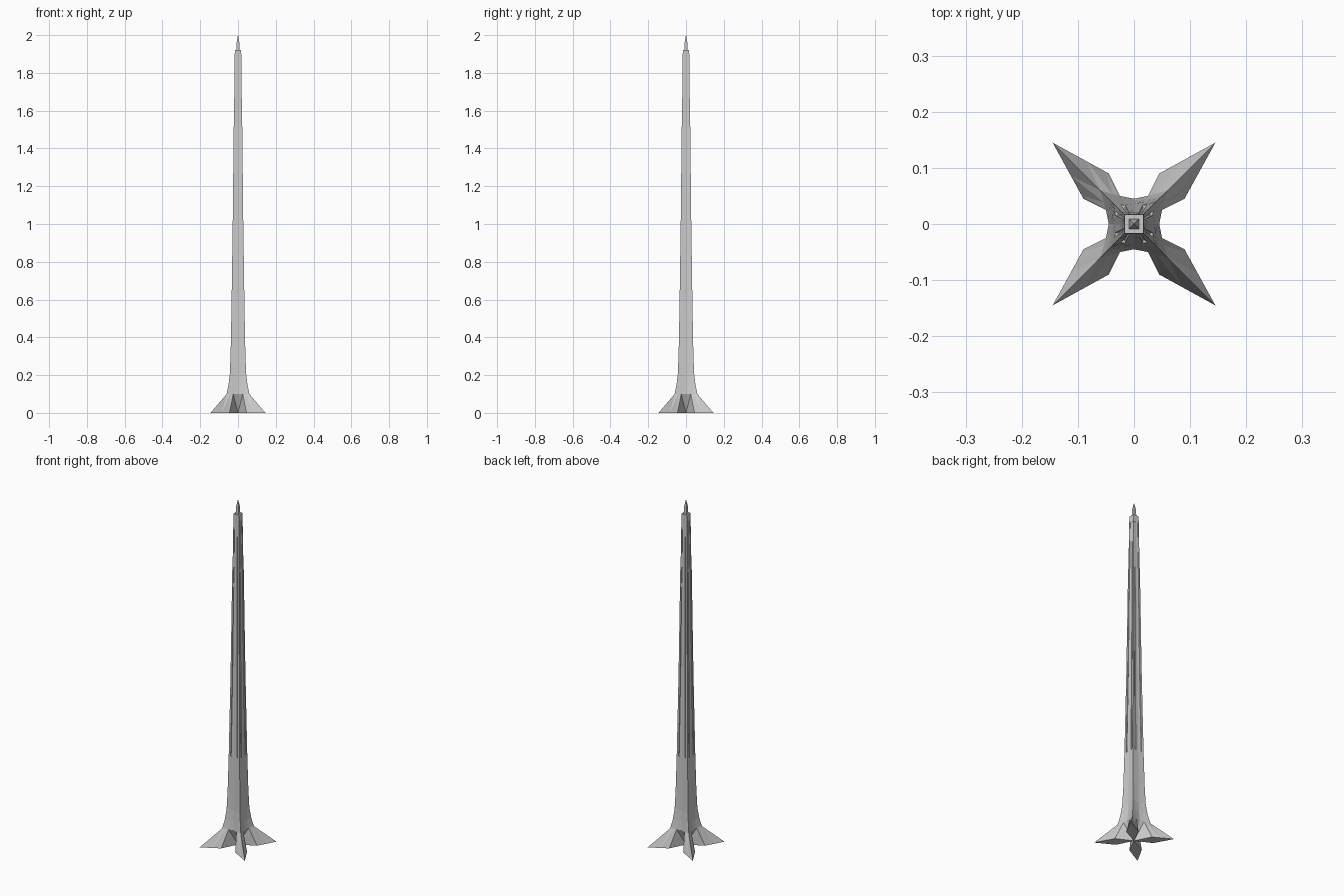
import bpy, bmesh, math
from mathutils import Matrix, Vector

if "Cube" in bpy.data.objects:
    bpy.data.objects.remove(bpy.data.objects["Cube"])


def finish(bm, name):
    bmesh.ops.remove_doubles(bm, verts=bm.verts, dist=1e-5)
    bmesh.ops.recalc_face_normals(bm, faces=bm.faces)
    mesh = bpy.data.meshes.new(name)
    bm.to_mesh(mesh)
    bm.free()
    obj = bpy.data.objects.new(name, mesh)
    bpy.context.collection.objects.link(obj)
    return obj


def ring(bm, z, c, a, b, m, d):
    """Four-fold section: corner c, inner edge (a, b), middle m, groove depth d."""
    def on_edge(t, depth):
        return (c + (a - c) * t, c + (b - c) * t - depth)
    half = [(c, c), on_edge(.6, 0), on_edge(.6, d), on_edge(.95, d), on_edge(.95, 0), (a, b)]
    side = [(-u, v) for u, v in half] + [(0, m)] + [(u, v) for u, v in half[:0:-1]]
    verts = []
    for k in range(4):
        rot = Matrix.Rotation(k * math.pi / 2, 3, 'Z')
        verts += [bm.verts.new(rot @ Vector((u, -v, z))) for u, v in side]
    return verts


# Tower: flared feet rising into a tapered, grooved shaft
levels = [
    (0.00, .145, .045, .090, .000, 0),
    (0.10, .060, .025, .050, .045, 0),
    (0.15, .050, .022, .044, .041, 0),
    (0.21, .043, .020, .040, .038, 0),
    (0.32, .039, .018, .037, .036, 0),
    (0.52, .035, .015, .034, .033, 0),
    (0.52, .035, .015, .034, .033, .005),
    (1.00, .028, .012, .027, .026, .005),
    (1.61, .0215, .009, .021, .020, .004),
    (1.61, .0205, .008, .020, .019, .003),
    (1.88, .0175, .007, .0172, .017, .002),
    (1.88, .0175, .007, .0175, .0175, 0),
    (1.92, .017, .007, .017, .017, 0),
]
bm = bmesh.new()
rings = [ring(bm, *lv) for lv in levels]
n, per = len(rings[0]), len(rings[0]) // 4
for i, (lo, hi) in enumerate(zip(rings, rings[1:])):
    for j in range(n):
        p, q, r, s = lo[j], lo[(j + 1) % n], hi[(j + 1) % n], hi[j]
        if i:
            bm.faces.new((p, q, r, s))
        elif j % per < per // 2:      # mirrored diagonals under the arches
            bm.faces.new((p, q, s))
            bm.faces.new((q, r, s))
        else:
            bm.faces.new((p, q, r))
            bm.faces.new((p, r, s))
# Kite-shaped soles and the flat roof
for k in range(4):
    start = k * per + per // 2
    bm.faces.new([rings[0][(start + i) % n] for i in range(per)][::-1])
bm.faces.new(rings[-1])
finish(bm, "tower_shaft")

# Spire on the roof
bm = bmesh.new()
prev = None
for z, w in [(1.915, .009), (1.965, .0065), (2.0, .0003)]:
    cur = [bm.verts.new((x * w, y * w, z)) for x, y in [(-1, -1), (1, -1), (1, 1), (-1, 1)]]
    if prev:
        for j in range(4):
            bm.faces.new((prev[j], prev[(j + 1) % 4], cur[(j + 1) % 4], cur[j]))
    else:
        bm.faces.new(cur[::-1])
    prev = cur
bm.faces.new(prev)
finish(bm, "spire")
